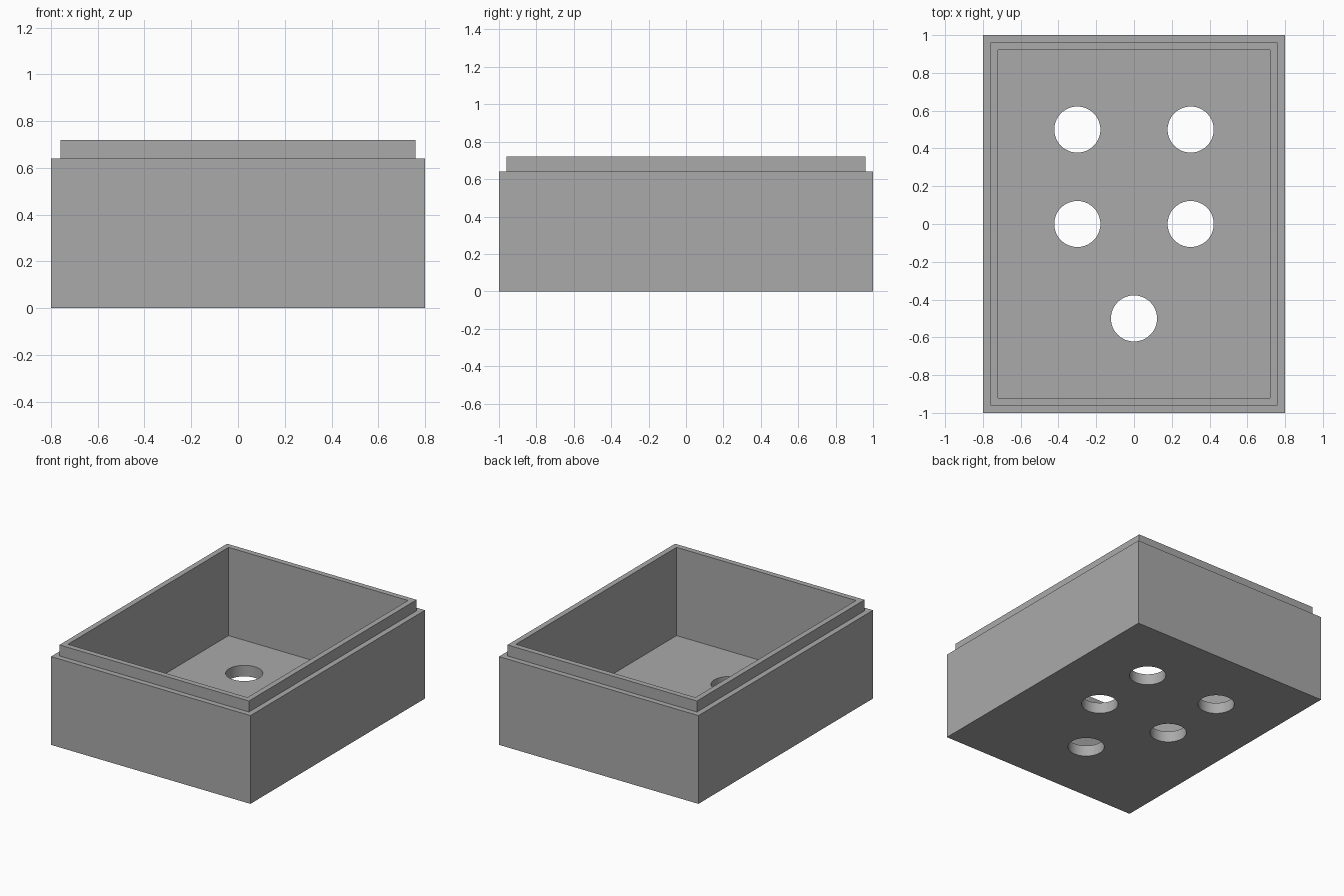
import bpy, bmesh, math

cube = bpy.data.objects.get("Cube")
if cube:
    bpy.data.objects.remove(cube, do_unlink=True)

HX, HY, FLOOR, SHOULDER, TOP = 0.8, 1.0, 0.08, 0.64, 0.72
LIP, WALL, HOLE_R = 0.04, 0.08, 0.122

grey = bpy.data.materials.new("mid grey")
grey.use_nodes = True
grey.diffuse_color = (0.4, 0.4, 0.4, 1)
grey.node_tree.nodes["Principled BSDF"].inputs["Base Color"].default_value = (0.4, 0.4, 0.4, 1)


def make_object(name, bm):
    bmesh.ops.recalc_face_normals(bm, faces=bm.faces)
    mesh = bpy.data.meshes.new(name)
    bm.to_mesh(mesh)
    bm.free()
    mesh.materials.append(grey)
    obj = bpy.data.objects.new(name, mesh)
    bpy.context.collection.objects.link(obj)
    return obj


# Open box: rectangular rings (inset, height) from the outer base to the inner floor
bm = bmesh.new()
profile = [(0, 0), (0, SHOULDER), (LIP, SHOULDER), (LIP, TOP),
           (WALL, TOP), (WALL, SHOULDER), (WALL, FLOOR)]
rings = [[bm.verts.new((sx * (HX - inset), sy * (HY - inset), z))
          for sx, sy in ((-1, -1), (1, -1), (1, 1), (-1, 1))]
         for inset, z in profile]
for low, high in zip(rings, rings[1:]):
    for i in range(4):
        j = (i + 1) % 4
        bm.faces.new((low[i], low[j], high[j], high[i]))
bm.faces.new(rings[0])
bm.faces.new(rings[-1])
box = make_object("open_box", bm)

# Round holes through the floor: two pairs and a single one near the front
bm = bmesh.new()
for x, y in ((-0.3, 0.5), (0.3, 0.5), (-0.3, 0), (0.3, 0), (0, -0.5)):
    made = bmesh.ops.create_cone(bm, cap_ends=True, segments=64,
                                 radius1=HOLE_R, radius2=HOLE_R, depth=0.4)
    bmesh.ops.translate(bm, verts=made["verts"], vec=(x, y, 0))
cutter = make_object("hole_cutter", bm)

# Apply the cut and drop the cutter
mod = box.modifiers.new("floor_holes", "BOOLEAN")
mod.operation = "DIFFERENCE"
mod.solver = "EXACT"
mod.object = cutter
bpy.ops.object.select_all(action="DESELECT")
box.select_set(True)
bpy.context.view_layer.objects.active = box
bpy.ops.object.modifier_apply(modifier=mod.name)
bpy.data.objects.remove(cutter, do_unlink=True)
bpy.ops.object.shade_smooth_by_angle(angle=math.radians(30))
